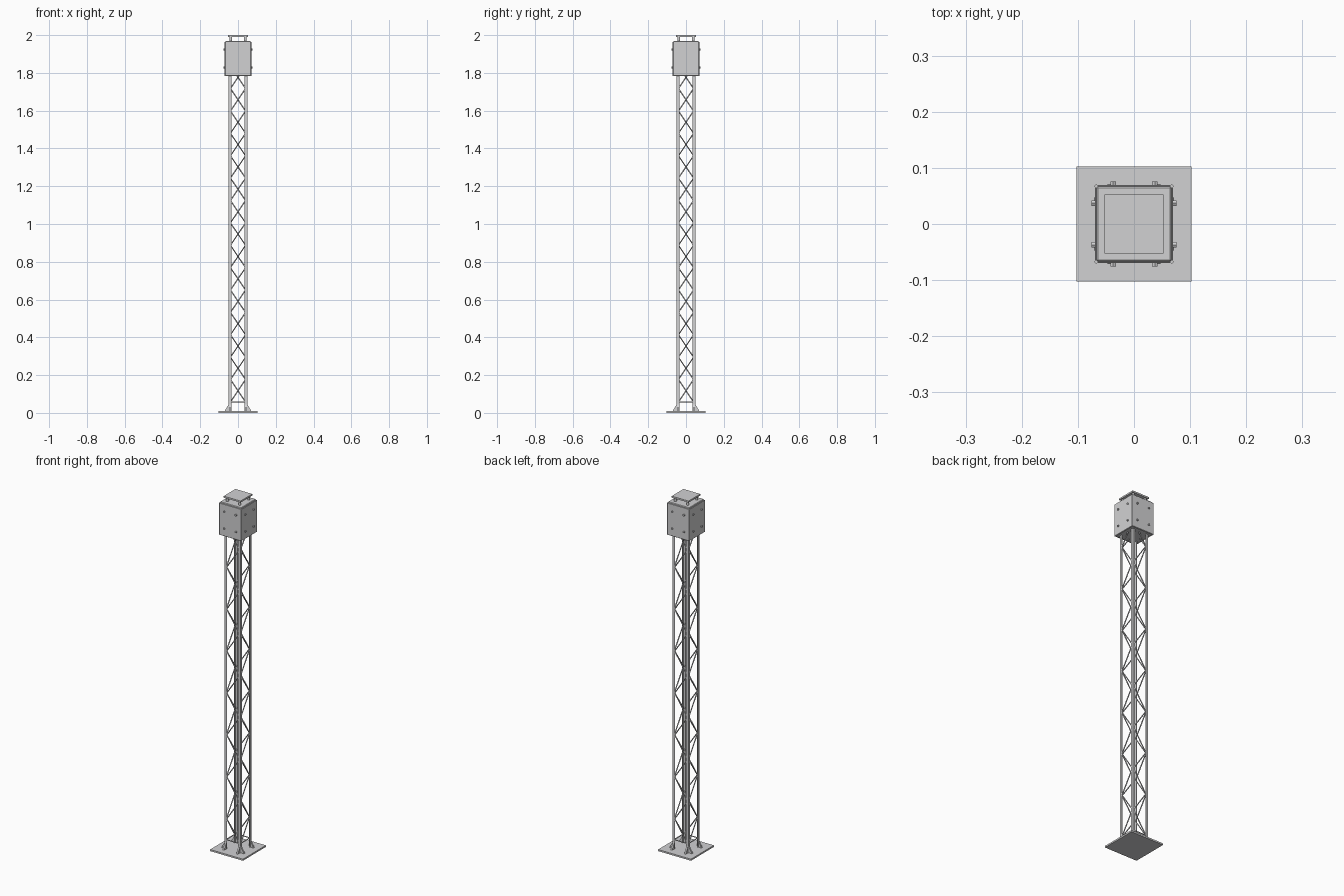
import bpy, bmesh, math
from mathutils import Vector, Matrix

old = bpy.data.objects.get("Cube")
if old:
    bpy.data.objects.remove(old, do_unlink=True)


def material(name, colour):
    m = bpy.data.materials.new(name)
    m.use_nodes = True
    m.diffuse_color = colour
    m.node_tree.nodes["Principled BSDF"].inputs["Base Color"].default_value = colour
    return m


STEEL = material("galvanised grey", (0.64, 0.64, 0.65, 1))


def finish(name, bm):
    bmesh.ops.recalc_face_normals(bm, faces=bm.faces)
    mesh = bpy.data.meshes.new(name)
    bm.to_mesh(mesh)
    bm.free()
    mesh.materials.append(STEEL)
    ob = bpy.data.objects.new(name, mesh)
    bpy.context.scene.collection.objects.link(ob)
    return ob


def box(bm, lo, hi, turn=Matrix()):
    lo, hi = Vector(lo), Vector(hi)
    size = Matrix.Diagonal((*(hi - lo), 1))
    bmesh.ops.create_cube(bm, size=1, matrix=turn @ Matrix.Translation((lo + hi) / 2) @ size)


def rod(bm, a, b, r, sides=6):
    a, b = Vector(a), Vector(b)
    rot = (b - a).to_track_quat("Z", "Y").to_matrix().to_4x4()
    bmesh.ops.create_cone(bm, cap_ends=True, segments=sides, radius1=r, radius2=r,
                          depth=(b - a).length, matrix=Matrix.Translation((a + b) / 2) @ rot)


def prism(bm, points, vec, turn=Matrix()):
    face = bm.faces.new([bm.verts.new(turn @ Vector(p)) for p in points])
    out = bmesh.ops.extrude_face_region(bm, geom=[face], use_keep_orig=True)
    moved = [g for g in out["geom"] if isinstance(g, bmesh.types.BMVert)]
    bmesh.ops.translate(bm, verts=moved, vec=turn.to_3x3() @ Vector(vec))


def bevel(ob, width):
    mod = ob.modifiers.new("edge", "BEVEL")
    mod.width = width
    mod.segments = 1


QUARTERS = [Matrix.Rotation(i * math.pi / 2, 4, "Z") for i in range(4)]
BASE = 0.1025     # half width of the ground plate
LEG = 0.05        # outer corner of the angle legs
FLANGE = 0.015
THICK = 0.003
FLOOR = 0.009
BOX_LOW, BOX_HIGH = 1.784, 1.97

# Ground plate
bm = bmesh.new()
box(bm, (-BASE, -BASE, 0), (BASE, BASE, FLOOR))
finish("base_plate", bm)

# Four angle-section legs
bm = bmesh.new()
inner, back = LEG - FLANGE, LEG - THICK
section = [(LEG, LEG), (inner, LEG), (inner, back), (back, back), (back, inner), (LEG, inner)]
for q in QUARTERS:
    prism(bm, [(x, y, FLOOR) for x, y in section], (0, 0, BOX_LOW + 0.02 - FLOOR), q)
finish("angle_legs", bm)

# Triangular foot gussets, two on each leg
bm = bmesh.new()
mid, half = LEG - FLANGE / 2, 0.0045
for q in QUARTERS:
    for s in (-1, 1):
        y = s * mid - half
        tri = [(LEG, y, FLOOR), (LEG + 0.02, y, FLOOR), (LEG + 0.017, y, 0.016), (LEG, y, 0.045)]
        prism(bm, tri, (0, 2 * half, 0), q)
finish("foot_gussets", bm)

# Zigzag bracing: opposite faces alternate, so they cross when seen through
bm = bmesh.new()
START, STEP = 0.058, 0.1185
reach, depth = 0.04, LEG - THICK - 0.003
for face in range(4):
    axis, side = face % 2, (1 if face < 2 else -1)

    def node(k):
        along = (-side if k % 2 == 0 else side) * reach
        z = START + k * STEP
        return (along, side * depth, z) if axis == 0 else (side * depth, along, z)

    for k in range(15):
        rod(bm, node(k), node(k + 1), 0.003)
finish("lattice_braces", bm)

# Horizontal ring near the foot
bm = bmesh.new()
for q in QUARTERS:
    rod(bm, q @ Vector((-reach, -depth, START)), q @ Vector((reach, -depth, START)), 0.003)
finish("foot_ring", bm)

# Head housing with chamfered edges
bm = bmesh.new()
box(bm, (-0.067, -0.067, BOX_LOW), (0.067, 0.067, BOX_HIGH))
bevel(finish("head_housing", bm), 0.003)

# Cover panels on the four sides
bm = bmesh.new()
for q in QUARTERS:
    box(bm, (-0.065, -0.0695, BOX_LOW), (0.065, -0.065, BOX_HIGH - 0.006), q)
bevel(finish("side_panels", bm), 0.001)

# Slim trims on the vertical corners of the housing
bm = bmesh.new()
for q in QUARTERS:
    rod(bm, q @ Vector((0.067, 0.067, BOX_LOW)), q @ Vector((0.067, 0.067, BOX_HIGH - 0.006)), 0.0035, 8)
finish("corner_trims", bm)

# Panel bolts
bm = bmesh.new()
for q in QUARTERS:
    for x in (-0.037, 0.037):
        for z in (1.828, 1.923):
            rod(bm, q @ Vector((x, -0.068, z)), q @ Vector((x, -0.0755, z)), 0.0055)
finish("panel_bolts", bm)

# Stand-off posts and mounting plate
bm = bmesh.new()
for q in QUARTERS:
    rod(bm, q @ Vector((0.039, 0.039, BOX_HIGH - 0.002)), q @ Vector((0.039, 0.039, 1.993)), 0.007, 12)
finish("standoff_posts", bm)

bm = bmesh.new()
box(bm, (-0.0525, -0.0525, 1.991), (0.0525, 0.0525, 2.0))
finish("top_plate", bm)
